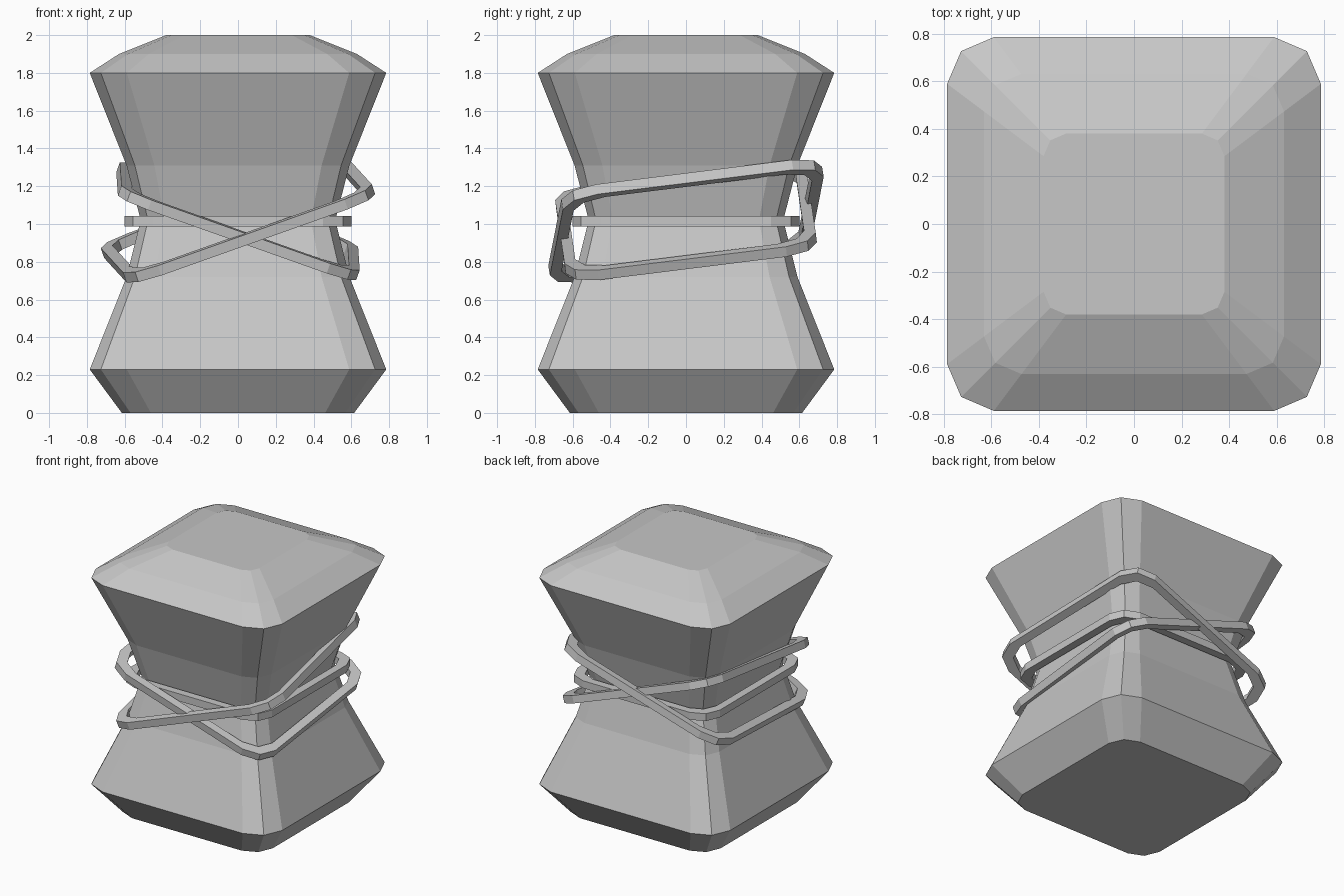
import bpy
import bmesh
from math import radians

cube = bpy.data.objects.get("Cube")
if cube:
    bpy.data.objects.remove(cube, do_unlink=True)

# Single plain stone colour
stone = bpy.data.materials.new("light_grey_stone")
stone.use_nodes = True
color = (0.57, 0.57, 0.57, 1)
stone.diffuse_color = color
stone.node_tree.nodes["Principled BSDF"].inputs["Base Color"].default_value = color


def corner_square(r):
    """Square outline of half-width r with two-step chamfered corners."""
    pts = []
    for sx, sy in ((1, 1), (-1, 1), (-1, -1), (1, -1)):
        quarter = [(1, 0.75), (0.925, 0.925), (0.75, 1)]
        if sx * sy < 0:
            quarter.reverse()
        pts += [(sx * x * r, sy * y * r) for x, y in quarter]
    return pts


def loft(name, sections, closed=False):
    """Skin a list of (half-width, height) sections; cap the ends or close the loop."""
    bm = bmesh.new()
    rows = [[bm.verts.new((x, y, z)) for x, y in corner_square(r)] for r, z in sections]
    pairs = list(zip(rows, rows[1:]))
    if closed:
        pairs.append((rows[-1], rows[0]))
    else:
        bm.faces.new(rows[0])
        bm.faces.new(rows[-1])
    for low, high in pairs:
        n = len(low)
        for i in range(n):
            j = (i + 1) % n
            bm.faces.new((low[i], low[j], high[j], high[i]))
    bmesh.ops.recalc_face_normals(bm, faces=bm.faces)
    mesh = bpy.data.meshes.new(name)
    bm.to_mesh(mesh)
    bm.free()
    mesh.materials.append(stone)
    obj = bpy.data.objects.new(name, mesh)
    bpy.context.collection.objects.link(obj)
    return obj


def band(name, r, z, tilt=(0, 0, 0), thick=0.06, half=0.028):
    """Square-section loop around the waist."""
    inner = r - thick
    obj = loft(name, [(r, -half), (r, half), (inner, half), (inner, -half)], closed=True)
    obj.location.z = z
    obj.rotation_euler = [radians(a) for a in tilt]
    return obj


# Waisted block with flared ends and a sloped cap
loft("waisted_block", [(0.615, 0), (0.785, 0.23), (0.59, 0.72), (0.515, 1.02),
                       (0.59, 1.31), (0.785, 1.8), (0.63, 1.9), (0.38, 2)])

# One level band and two crossing loose bands
band("level_band", 0.6, 1.015)
band("inner_loose_band", 0.67, 1.015, (7.5, 19.5, 3))
band("outer_loose_band", 0.70, 1.015, (7.5, -19.5, 4))
